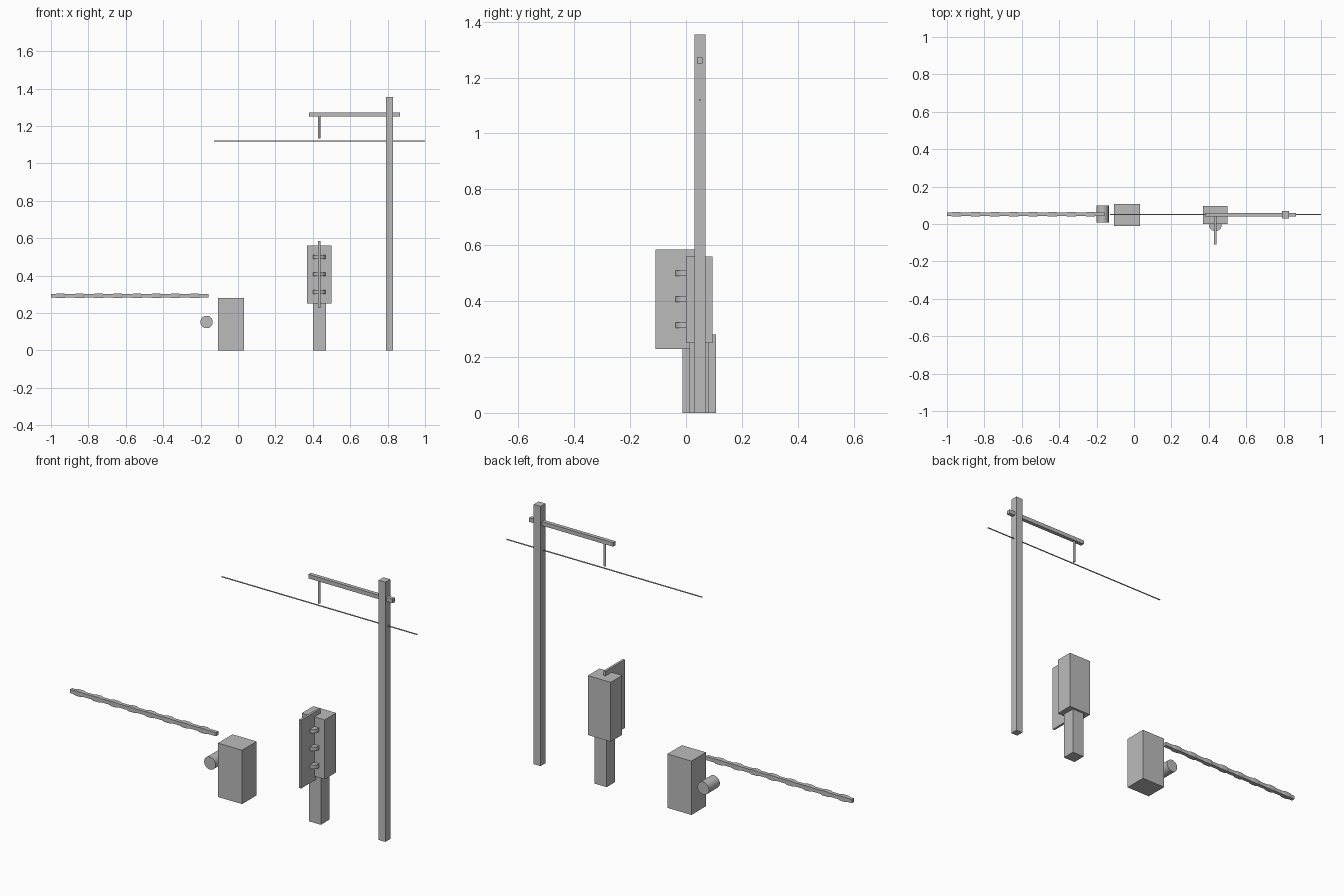
import bpy, bmesh, math

if "Cube" in bpy.data.objects:
    bpy.data.objects.remove(bpy.data.objects["Cube"])

grey = bpy.data.materials.new("plain_grey")
grey.diffuse_color = (0.5, 0.5, 0.5, 1)
grey.use_nodes = True
grey.node_tree.nodes["Principled BSDF"].inputs["Base Color"].default_value = grey.diffuse_color
YC = 0.049  # common centre line


def finish(name, bm):
    bmesh.ops.recalc_face_normals(bm, faces=bm.faces)
    me = bpy.data.meshes.new(name)
    bm.to_mesh(me)
    bm.free()
    me.materials.append(grey)
    ob = bpy.data.objects.new(name, me)
    bpy.context.collection.objects.link(ob)
    return ob


def box(name, x, y, z):
    bm = bmesh.new()
    bmesh.ops.create_cube(bm, size=1)
    for v in bm.verts:
        v.co = [(a + b) / 2 + c * (b - a) for (a, b), c in zip((x, y, z), v.co)]
    return finish(name, bm)


def cylinder(name, loc, radius, depth, rot=(0, 0, 0), sides=32):
    bm = bmesh.new()
    bmesh.ops.create_cone(bm, cap_ends=True, segments=sides, radius1=radius,
                          radius2=radius, depth=depth)
    ob = finish(name, bm)
    ob.location, ob.rotation_euler = loc, rot
    for p in ob.data.polygons:
        p.use_smooth = len(p.vertices) == 4
    return ob


# Barrier cabinet and counterweight
box("barrier_cabinet", (-0.107, 0.032), (-0.012, 0.108), (0, 0.281))
cylinder("counterweight", (-0.168, 0.053, 0.152), 0.033, 0.09, (math.pi / 2, 0, 0))

# Barrier arm: square bar lofted through slightly swollen bands
stations = [(-1.0, 0.0095)]
for i in range(8):
    c = -0.95 + i * 0.1025
    stations += [(c - 0.03, 0.0095), (c - 0.015, 0.0125),
                 (c + 0.015, 0.0125), (c + 0.03, 0.0095)]
stations.append((-0.157, 0.0095))
bm = bmesh.new()
rings = [[bm.verts.new((x, 0.052 + sy * h, 0.292 + sz * h))
          for sy, sz in ((-1, -1), (1, -1), (1, 1), (-1, 1))] for x, h in stations]
for a, b in zip(rings, rings[1:]):
    for k in range(4):
        bm.faces.new((a[k], a[(k + 1) % 4], b[(k + 1) % 4], b[k]))
bm.faces.new(rings[0])
bm.faces.new(rings[-1])
finish("barrier_arm", bm)

# Signal: post, housing, centre plate, three visors
box("signal_post", (0.4, 0.47), (0.012, 0.083), (0, 0.25))
box("signal_housing", (0.368, 0.5), (0.0, 0.095), (0.25, 0.56))
box("signal_plate", (0.429, 0.441), (-0.11, 0.05), (0.228, 0.584))
for i, z in enumerate((0.313, 0.407, 0.5)):
    cylinder(f"signal_visor_{i + 1}", (0.435, -0.004, z), 0.034, 0.02)

# Overhead line: mast, bracket, hanger, wire
box("mast", (0.791, 0.83), (0.03, 0.07), (0, 1.355))
box("mast_bracket", (0.379, 0.865), (YC - 0.01, YC + 0.01), (1.251, 1.272))
cylinder("wire_hanger", (0.434, YC, 1.193), 0.006, 0.122, sides=16)
cylinder("contact_wire", (0.436, YC + 0.001, 1.12), 0.003, 1.128, (0, math.pi / 2, 0), 12)
